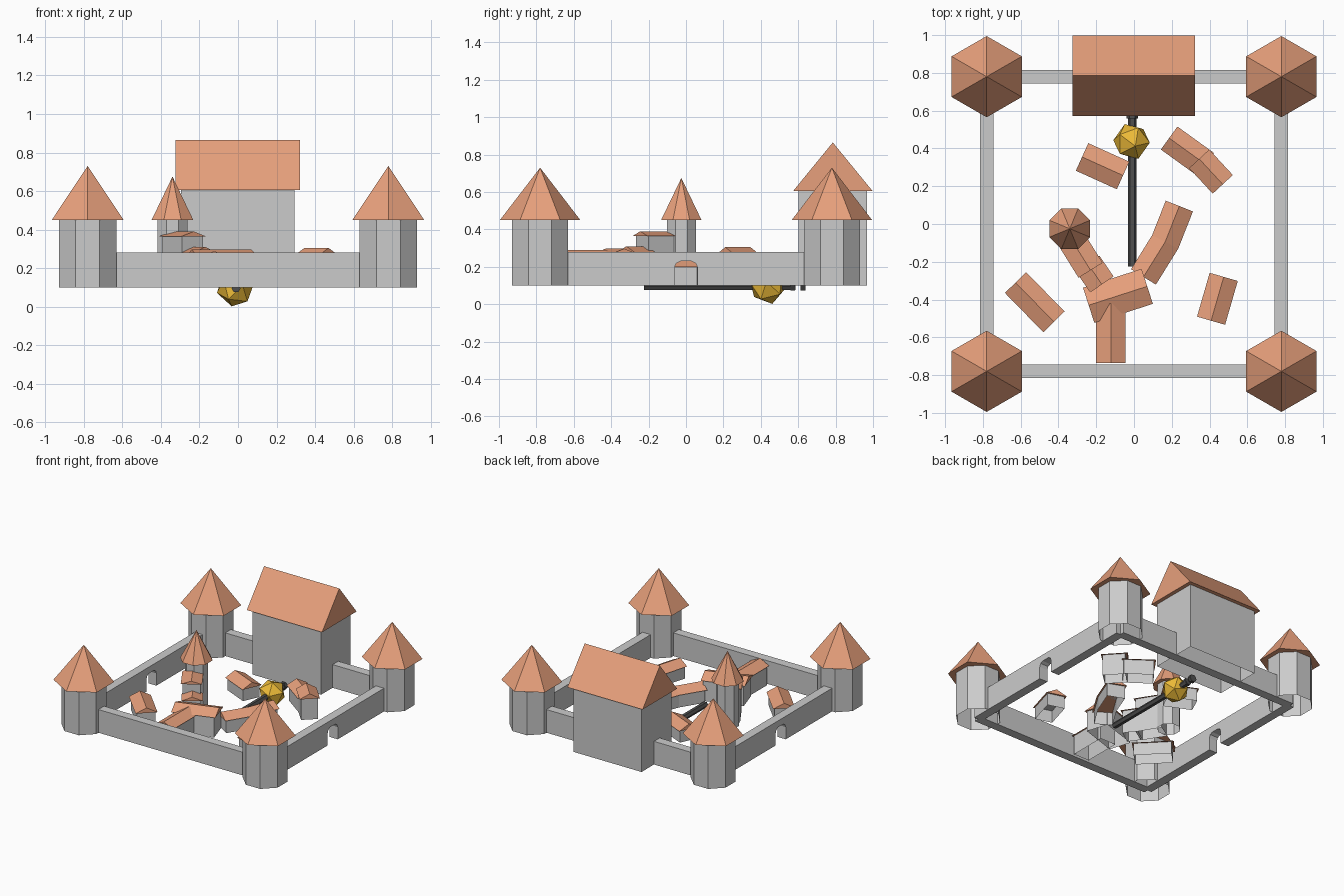
import bpy, bmesh, math
from mathutils import Vector, Matrix

if "Cube" in bpy.data.objects:
    bpy.data.objects.remove(bpy.data.objects["Cube"])


def material(name, color):
    m = bpy.data.materials.new(name)
    m.diffuse_color = (*color, 1)
    m.use_nodes = True
    m.node_tree.nodes["Principled BSDF"].inputs["Base Color"].default_value = m.diffuse_color
    return m


ROOF = material("terracotta", (0.8, 0.35, 0.2))
GOLD = material("gold", (0.85, 0.5, 0.04))
DARK = material("dark_iron", (0.08, 0.08, 0.08))
BASE = 0.1


def finish(name, bm, mat=None):
    bmesh.ops.recalc_face_normals(bm, faces=bm.faces)
    me = bpy.data.meshes.new(name)
    bm.to_mesh(me)
    bm.free()
    ob = bpy.data.objects.new(name, me)
    bpy.context.collection.objects.link(ob)
    if mat:
        me.materials.append(mat)
    return ob


def prism(name, points, depth, mat=None, open_bottom=False):
    """Extrude a flat outline along the vector depth."""
    bm = bmesh.new()
    face = bm.faces.new([bm.verts.new(p) for p in points])
    res = bmesh.ops.extrude_face_region(bm, geom=[face], use_keep_orig=True)
    top = [v for v in res["geom"] if isinstance(v, bmesh.types.BMVert)]
    bmesh.ops.translate(bm, verts=top, vec=depth)
    bmesh.ops.recalc_face_normals(bm, faces=bm.faces)
    if open_bottom:
        bmesh.ops.delete(bm, geom=[face], context="FACES_ONLY")
    return finish(name, bm, mat)


def ring(x, y, z, r, n, start):
    return [Vector((x + r * math.cos(start + i * math.tau / n),
                    y + r * math.sin(start + i * math.tau / n), z)) for i in range(n)]


def tower(name, x, y, r, eave, roof_r, sides, start, tip):
    # octagonal shaft, open underneath, with a pyramid roof
    prism(name + "_shaft", ring(x, y, BASE, r, 8, math.pi / 8), (0, 0, eave - BASE), None, True)
    bm = bmesh.new()
    base = [bm.verts.new(p) for p in ring(x, y, eave, roof_r, sides, start)]
    apex = bm.verts.new((x, y, tip))
    bm.faces.new(base)
    for i in range(sides):
        bm.faces.new((base[i], base[(i + 1) % sides], apex))
    finish(name + "_roof", bm, ROOF)


def house(name, path, width, eave, ridge, inset=0.012):
    """Walls and gabled roof swept along a ridge line, mitred at bends."""
    pts = [Vector(p) for p in path]
    dirs = [(b - a).normalized() for a, b in zip(pts, pts[1:])]
    sides = []
    for i in range(len(pts)):
        d = (dirs[max(i - 1, 0)] + dirs[min(i, len(dirs) - 1)]).normalized()
        sides.append(Vector((-d.y, d.x)) / max(0.5, d.dot(dirs[min(i, len(dirs) - 1)])))
    # roof
    bm = bmesh.new()
    rows = []
    for p, s in zip(pts, sides):
        a, b = p + s * width / 2, p - s * width / 2
        rows.append([bm.verts.new(c) for c in ((*a, eave), (*p, ridge), (*b, eave))])
    for a, b in zip(rows, rows[1:]):
        for j in range(3):
            k = (j + 1) % 3
            bm.faces.new((a[j], a[k], b[k], b[j]))
    bm.faces.new(rows[0])
    bm.faces.new(rows[-1])
    finish(name + "_roof", bm, ROOF)
    # walls
    pts[0] += dirs[0] * inset
    pts[-1] -= dirs[-1] * inset
    w = width / 2 - inset
    loop = [p + s * w for p, s in zip(pts, sides)]
    loop += [p - s * w for p, s in reversed(list(zip(pts, sides)))]
    prism(name + "_walls", [(*p, BASE) for p in loop], (0, 0, eave - BASE), None, True)


# corner towers
for sx, xn in ((-1, "left"), (1, "right")):
    for sy, yn in ((-1, "front"), (1, "back")):
        tower(f"{yn}_{xn}_tower", sx * 0.78, sy * 0.78, 0.162, 0.45,
              0.215, 6, math.pi / 2, 0.73)

# curtain walls; the side walls have an arched gate
T, TOP, HALF = 0.07, 0.28, 0.78
for s, n in ((-1, "front"), (1, "back")):
    prism(n + "_wall", [(-HALF, s * HALF - T / 2, BASE), (HALF, s * HALF - T / 2, BASE),
                        (HALF, s * HALF + T / 2, BASE), (-HALF, s * HALF + T / 2, BASE)],
          (0, 0, TOP - BASE))
arch = [(-0.062, BASE), (-0.062, 0.195), (-0.052, 0.219), (-0.03, 0.23),
        (0.03, 0.23), (0.052, 0.219), (0.062, 0.195), (0.062, BASE)]
outline = [(-HALF, BASE)] + arch + [(HALF, BASE), (HALF, TOP), (-HALF, TOP)]
for s, n in ((-1, "left"), (1, "right")):
    prism(n + "_gate_wall", [(s * HALF - T / 2, y, z) for y, z in outline], (T, 0, 0))

# great hall
house("great_hall", [(-0.325, 0.785), (0.322, 0.785)], 0.425, 0.605, 0.865, 0.03)

# courtyard turret
tower("turret", -0.34, -0.025, 0.084, 0.45, 0.117, 8, math.pi / 8, 0.675)

# courtyard houses
house("north_west_house", [(-0.275, 0.355), (-0.058, 0.257)], 0.16, 0.195, 0.235)
house("north_east_house", [(0.186, 0.455), (0.38, 0.315)], 0.15, 0.215, 0.255)
house("north_east_annex", [(0.345, 0.345), (0.47, 0.21)], 0.145, 0.265, 0.305)
house("south_west_house", [(-0.627, -0.31), (-0.424, -0.518)], 0.157, 0.195, 0.235)
house("south_east_house", [(0.475, -0.28), (0.408, -0.512)], 0.155, 0.195, 0.235)
house("east_wing", [(0.24, 0.095), (0.165, -0.095), (0.05, -0.28)], 0.155, 0.2, 0.24)
house("central_house", [(-0.24, -0.43), (0.07, -0.33)], 0.195, 0.26, 0.297)
house("south_passage", [(-0.123, -0.42), (-0.123, -0.735)], 0.157, 0.25, 0.29)
house("turret_wing", [(-0.345, -0.06), (-0.23, -0.245)], 0.15, 0.365, 0.39)
house("turret_annex", [(-0.245, -0.21), (-0.17, -0.32)], 0.15, 0.28, 0.31)

# iron bar under the courtyard with an end knob and a golden ball
prism("bar", [(p.x - 0.01, -0.225, p.y + 0.095)
              for p in ring(0, 0, 0, 0.023, 6, 0)], (0, 0.81, 0), DARK)
for i, y in enumerate((0.57, 0.625)):
    prism(f"bar_knob_{i + 1}", [(p.x - 0.01, y - 0.012, p.y + 0.1)
                                for p in ring(0, 0, 0, 0.03, 6, 0)], (0, 0.025, 0), DARK)
bm = bmesh.new()
bmesh.ops.create_icosphere(bm, subdivisions=1, radius=0.1,
                           matrix=Matrix.Translation((-0.013, 0.437, 0.097))
                           @ Matrix.Rotation(0.25, 4, "X") @ Matrix.Rotation(0.2, 4, "Y"))
finish("golden_ball", bm, GOLD)
